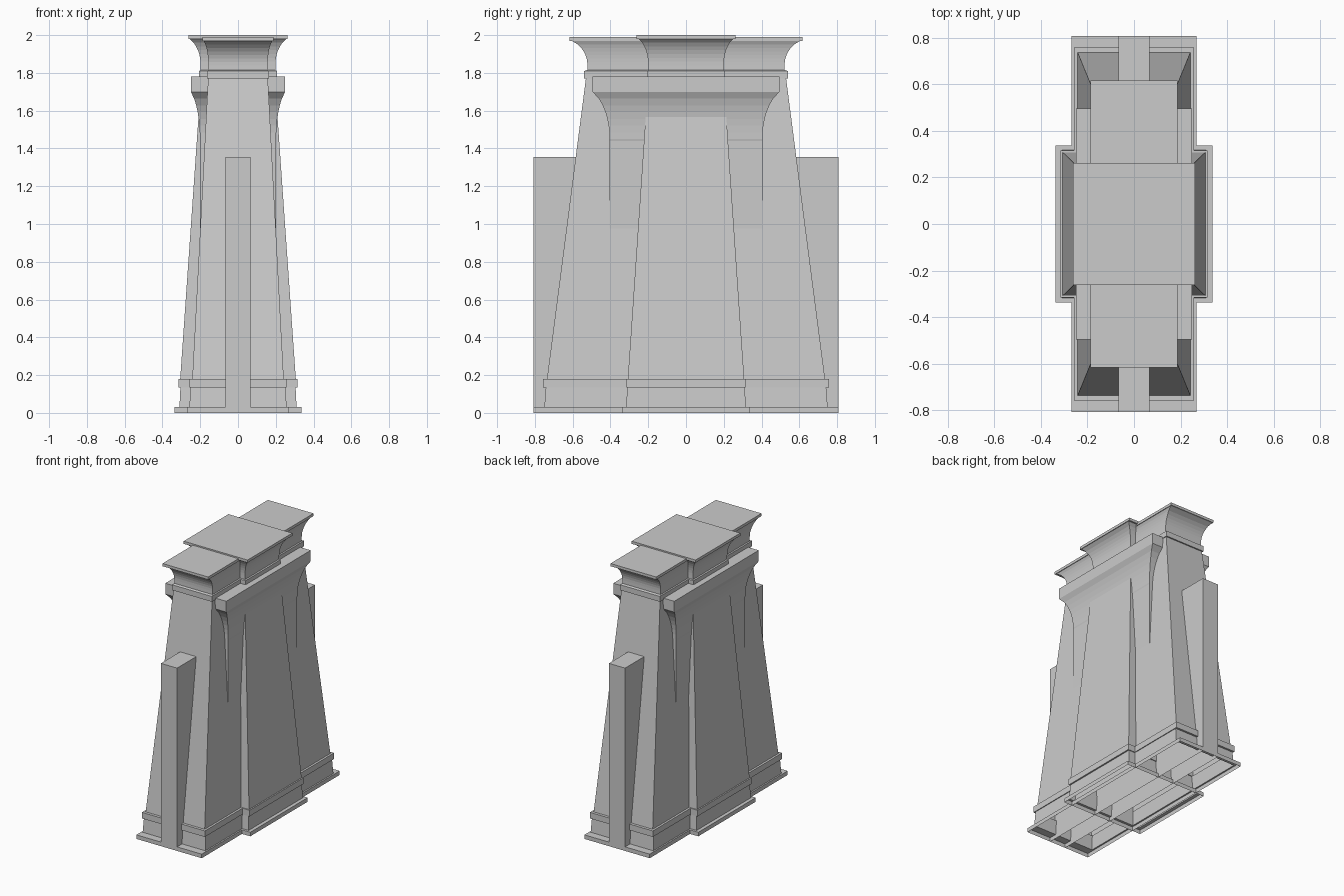
import bpy, bmesh

if "Cube" in bpy.data.objects:
    bpy.data.objects.remove(bpy.data.objects["Cube"])


def loft(name, rings, cap_bottom=False):
    """Stack rectangular rings (half x, half y, z) into one shell, open underneath."""
    bm = bmesh.new()
    prev = None
    first = None
    for hx, hy, z in rings:
        ring = [bm.verts.new((sx * hx, sy * hy, z))
                for sx, sy in ((-1, -1), (1, -1), (1, 1), (-1, 1))]
        if prev:
            for i in range(4):
                j = (i + 1) % 4
                bm.faces.new((prev[i], prev[j], ring[j], ring[i]))
        else:
            first = ring
        prev = ring
    bm.faces.new(prev)
    if cap_bottom:
        bm.faces.new(first[::-1])
    me = bpy.data.meshes.new(name)
    bm.to_mesh(me)
    bm.free()
    ob = bpy.data.objects.new(name, me)
    bpy.context.collection.objects.link(ob)
    return ob


def cavetto(a, b, z0, z1, n=7):
    """Concave flare from half-size a at z0 out to half-size b at z1."""
    out = []
    for i in range(n + 1):
        t = i / n
        f = 1 - (1 - t ** 2.2) ** 0.8
        out.append((a[0] + (b[0] - a[0]) * f, a[1] + (b[1] - a[1]) * f, z0 + (z1 - z0) * t))
    return out


def tower(name, plinth, base, band, foot, head, top_band, neck, lip, z_top):
    """Plinth, base moulding, battered walls, upper moulding and flared cornice."""
    rings = [(*plinth, 0), (*plinth, 0.03),
             (*base, 0.03), (base[0] - 0.005, base[1] - 0.008, 0.135),
             (*band, 0.135), (*band, 0.18),
             (*foot, 0.18), (*head, 1.77),
             (*top_band, 1.77), (*top_band, 1.81), (*neck, 1.815)]
    rings += cavetto(neck, (lip[0] - 0.005, lip[1] - 0.012), 1.84, z_top - 0.02)
    rings += [(*lip, z_top - 0.02), (*lip, z_top)]
    return loft(name, rings)


# long battered tower
tower("long_tower", (0.268, 0.808), (0.257, 0.75), (0.258, 0.757), (0.242, 0.736),
      (0.158, 0.53), (0.164, 0.54), (0.157, 0.522), (0.187, 0.617), 1.99)

# central projecting tower
tower("central_tower", (0.336, 0.336), (0.31, 0.318), (0.316, 0.316), (0.306, 0.308),
      (0.195, 0.20), (0.206, 0.206), (0.198, 0.20), (0.262, 0.262), 2.0)

# upright side wall emerging from the tower, with flared cornice
loft("side_wall_cornice", [(0.20, 0.405, 0.93), (0.20, 0.405, 1.44)]
     + cavetto((0.202, 0.405), (0.25, 0.495), 1.45, 1.70)
     + [(0.25, 0.495, 1.78)])

# slab whose ends stand proud as end buttresses
loft("end_buttress_slab", [(0.066, 0.808, 0), (0.066, 0.808, 1.355)])
